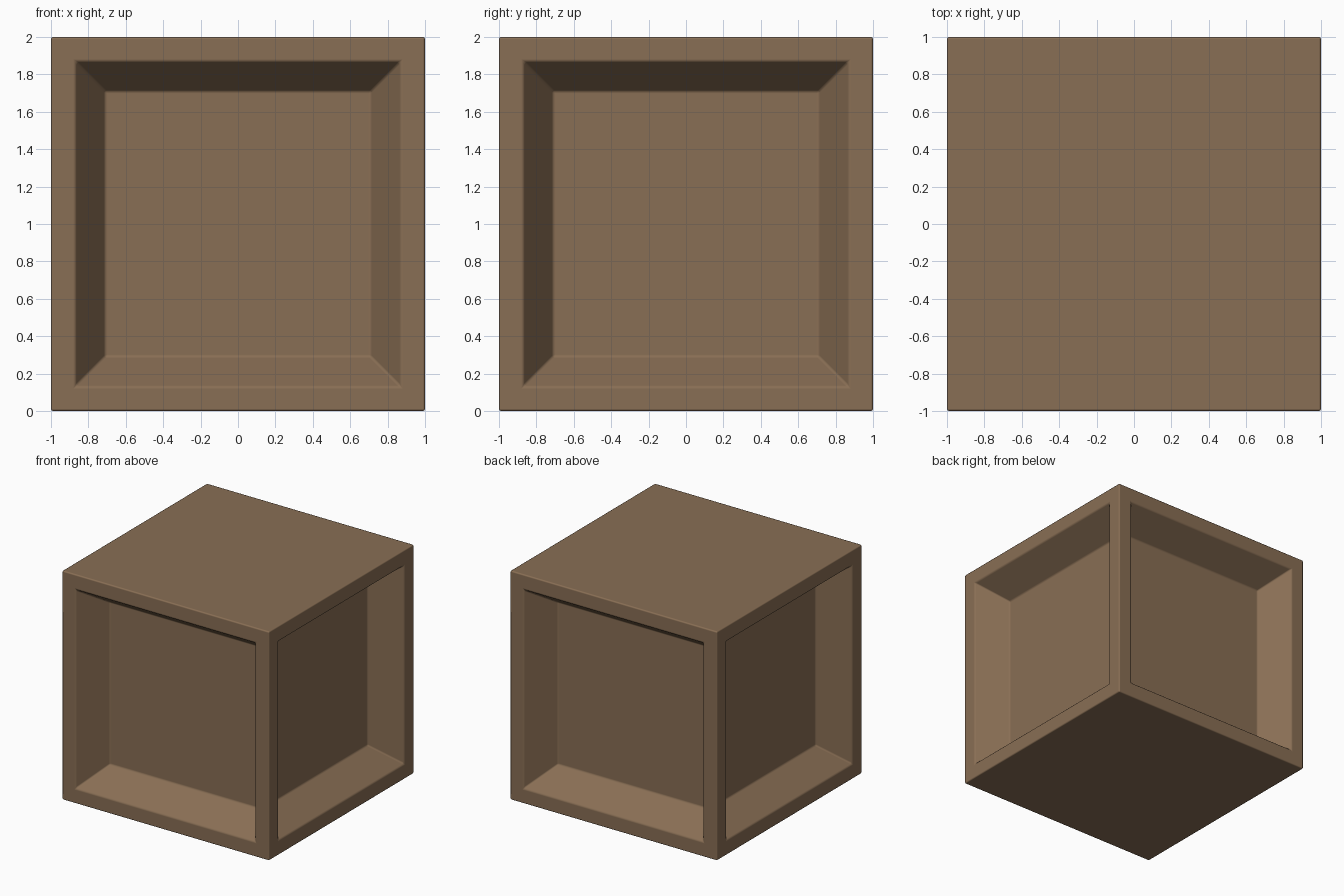
import bpy, bmesh, math

if "Cube" in bpy.data.objects:
    bpy.data.objects.remove(bpy.data.objects["Cube"])

# Single brown colour
brown = bpy.data.materials.new("brown")
brown.diffuse_color = (0.25, 0.157, 0.089, 1.0)
brown.use_nodes = True
brown.node_tree.nodes["Principled BSDF"].inputs["Base Color"].default_value = brown.diffuse_color

# Crate body: a 2-unit cube standing on the ground
bm = bmesh.new()
bmesh.ops.create_cube(bm, size=2.0)
bmesh.ops.translate(bm, vec=(0, 0, 1), verts=bm.verts)
bm.normal_update()

# Four sides: flat frame, then sloping walls down to a recessed panel
sides = [f for f in bm.faces if abs(f.normal.z) < 0.5]
bmesh.ops.inset_individual(bm, faces=sides, thickness=0.13, use_even_offset=True)
bmesh.ops.inset_individual(bm, faces=sides, thickness=0.16, depth=-0.25, use_even_offset=True)
bm.normal_update()

# Slightly rounded edges wherever the surface turns
sharp = [e for e in bm.edges if e.calc_face_angle(0) > math.radians(30)]
bmesh.ops.bevel(bm, geom=sharp, offset=0.012, offset_type='OFFSET', segments=2,
                profile=0.5, affect='EDGES', clamp_overlap=True)
bmesh.ops.recalc_face_normals(bm, faces=bm.faces)
for f in bm.faces:
    f.smooth = True

mesh = bpy.data.meshes.new("crate")
bm.to_mesh(mesh)
bm.free()
mesh.materials.append(brown)
crate = bpy.data.objects.new("crate", mesh)
bpy.context.collection.objects.link(crate)

# Keep the large faces flat-looking
wn = crate.modifiers.new("flat_faces", 'WEIGHTED_NORMAL')
wn.weight = 100
